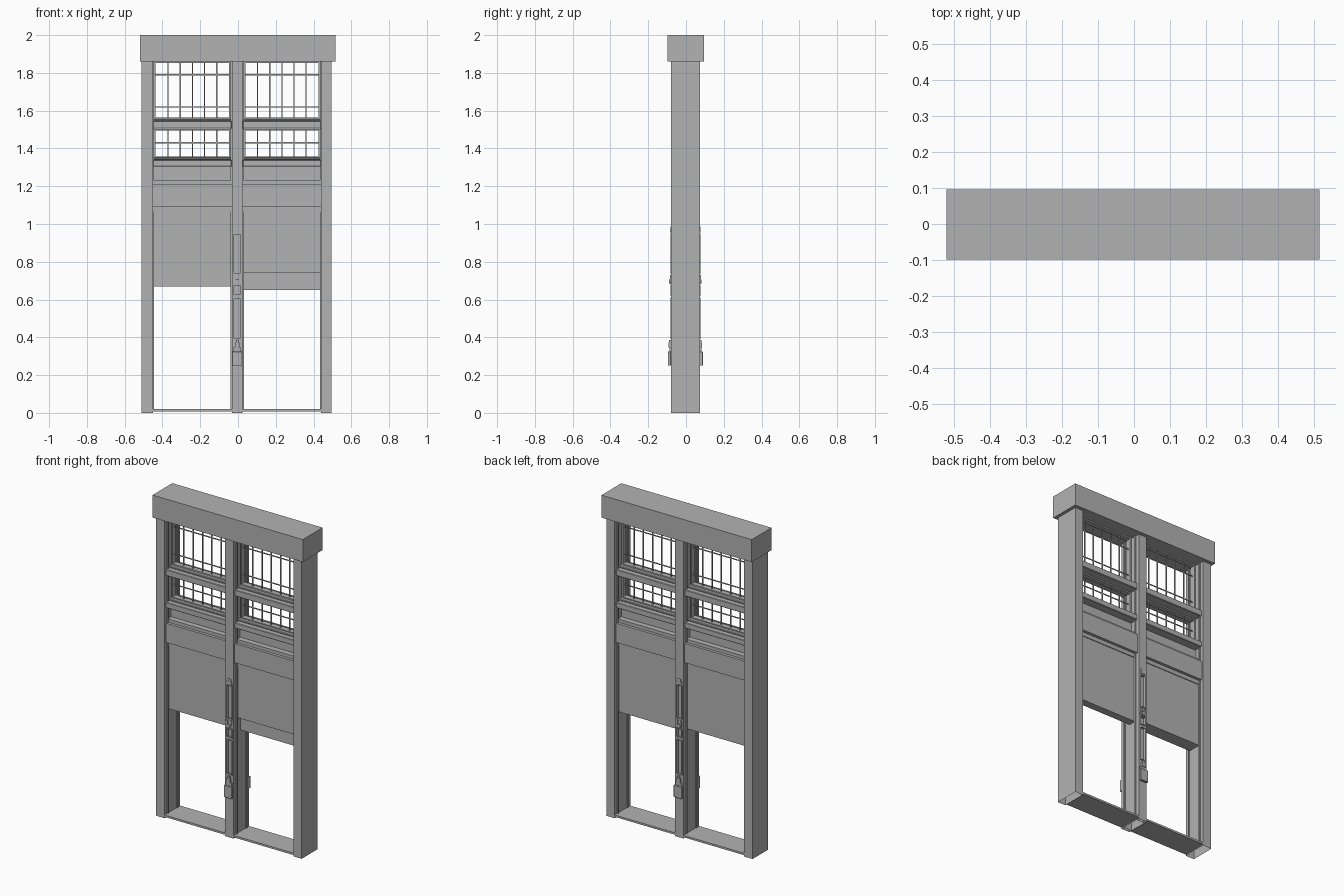
import bpy, bmesh
from mathutils import Vector

if "Cube" in bpy.data.objects:
    bpy.data.objects.remove(bpy.data.objects["Cube"])

grey = bpy.data.materials.new("plain grey")
grey.use_nodes = True
colour = (0.45, 0.45, 0.45, 1)
grey.diffuse_color = colour
grey.node_tree.nodes["Principled BSDF"].inputs["Base Color"].default_value = colour


def build(name, boxes, open_bottom=False, bevel=0):
    """One object out of boxes given as (x range, y range, z range)."""
    bm = bmesh.new()
    for ranges in boxes:
        lo, hi = (Vector(c) for c in zip(*ranges))
        verts = bmesh.ops.create_cube(bm, size=1)["verts"]
        for v in verts:
            v.co = Vector((a + b) / 2 + c * (b - a) for a, b, c in zip(lo, hi, v.co))
    if open_bottom:
        bm.normal_update()
        down = [f for f in bm.faces if f.normal.z < -0.9 and f.calc_center_median().z < 0.01]
        bmesh.ops.delete(bm, geom=down, context="FACES")
    mesh = bpy.data.meshes.new(name)
    bm.to_mesh(mesh)
    bm.free()
    mesh.materials.append(grey)
    ob = bpy.data.objects.new(name, mesh)
    bpy.context.collection.objects.link(ob)
    if bevel:
        mod = ob.modifiers.new("edge", "BEVEL")
        mod.width, mod.segments = bevel, 1
    return ob


def frame(x, y, z, t):
    """Boxes for a rectangular border of thickness t."""
    inner = (z[0] + t, z[1] - t)
    return [(x, y, (z[0], inner[0])), (x, y, (inner[1], z[1])),
            ((x[0], x[0] + t), y, inner), ((x[1] - t, x[1]), y, inner)]


FRONT, BACK, TOP = -0.08, 0.073, 1.86
DEPTH = (FRONT, BACK)
MID = (-0.033, 0.025)
bays = {"right": (-0.45, MID[0]), "left": (MID[1], 0.44)}

# Outer structure
build("header_beam", [((-0.52, 0.515), (-0.098, 0.096), (TOP, 2))])
build("right_post", [((-0.51, -0.45), DEPTH, (0, TOP))], True)
build("left_post", [((0.44, 0.495), DEPTH, (0, TOP))], True)

# Centre post with sunk slots on both faces
slots = [(0.39, 0.61), (0.62, 0.68), (0.735, 0.95)]
core = (FRONT + 0.02, BACK - 0.02)
post = [(MID, core, (0, TOP))]
for y in ((FRONT, core[0]), (core[1], BACK)):
    post += [((MID[0], -0.024), y, (0, TOP)), ((0.016, MID[1]), y, (0, TOP))]
    levels = [0] + [z for s in slots for z in s] + [TOP]
    post += [((-0.024, 0.016), y, pair) for pair in zip(levels[::2], levels[1::2])]
build("centre_post", post, True)

# Latch gear on each face of the centre post
for side, face, out in (("front", FRONT, -1), ("back", BACK, 1)):
    def layer(depth):
        return tuple(sorted((face, face + out * depth)))
    build(side + "_counterweight_box", [((-0.032, 0.024), layer(0.016), (0.25, 0.325))], bevel=0.002)
    build(side + "_latch", [
        ((-0.025, 0.017), layer(0.008), (0.325, 0.345)),
        ((-0.017, 0.009), layer(0.012), (0.345, 0.372)),
        ((-0.011, 0.003), layer(0.009), (0.372, 0.385))])
    build(side + "_catch", [
        ((-0.024, 0.016), layer(0.004), (0.683, 0.7)),
        ((-0.015, 0.007), layer(0.009), (0.685, 0.705)),
        ((-0.022, -0.012), layer(0.006), (0.7, 0.73)),
        ((0.004, 0.014), layer(0.006), (0.7, 0.73))])
    build(side + "_slot_trim", [b for z in slots for b in
                                frame((-0.026, 0.018), layer(0.003), z, 0.006)])
    build(side + "_slot_cap", [((-0.022, 0.014), layer(0.004), (0.955, 0.972)),
                               ((-0.016, 0.008), layer(0.003), (0.972, 0.988))])

# Both bays
for side, (x0, x1) in bays.items():
    span = (x0, x1)
    build(side + "_sill", [(span, DEPTH, (0.008, 0.02))])

    # Sliding tracks on the jambs
    build(side + "_tracks", [(x, y, (0.02, TOP))
                             for x in ((x0, x0 + 0.006), (x1 - 0.006, x1))
                             for y in ((-0.055, -0.046), (0.039, 0.048))])

    # Cross rails: full depth foot with a narrower crown
    rails = []
    for low, high in ((1.505, 1.545), (1.305, 1.34)):
        rails += [(span, (-0.068, 0.061), (low, high)),
                  (span, (-0.04, 0.033), (high, high + 0.012))]
    build(side + "_cross_rails", rails, bevel=0.003)

    # Barred windows
    bars = []
    for z, cross in (((1.557, TOP), (1.62, 1.79)), ((1.35, 1.502), (1.43,))):
        bars += frame((x0 + 0.006, x1 - 0.006), (-0.02, 0.013), z, 0.008)
        for i in range(1, 6):
            x = x0 + 0.015 + i * (x1 - x0 - 0.03) / 6
            bars.append(((x - 0.003, x + 0.003), (-0.007, -0.001), z))
        bars += [(span, (-0.006, -0.002), (h - 0.003, h + 0.003)) for h in cross]
    build(side + "_window_bars", bars)

    # Fixed panels
    build(side + "_upper_panel", [(span, (-0.015, 0.008), (1.22, 1.305))])
    build(side + "_middle_panel", [(span, (-0.068, 0.061), (1.09, 1.21)),
                                   (span, (-0.05, 0.043), (1.065, 1.09)),
                                   (span, (-0.05, 0.043), (1.21, 1.23))])

# Raised shutters
x0, x1 = bays["right"]
build("right_shutter", [((x0, x1), (-0.045, 0.038), (0.67, 1.065))])
x0, x1 = bays["left"]
build("left_shutter", [((x0, x1), (-0.045, -0.01), (0.74, 1.065)),
                       ((x0, x1), (-0.01, 0.038), (0.65, 1.065))])
